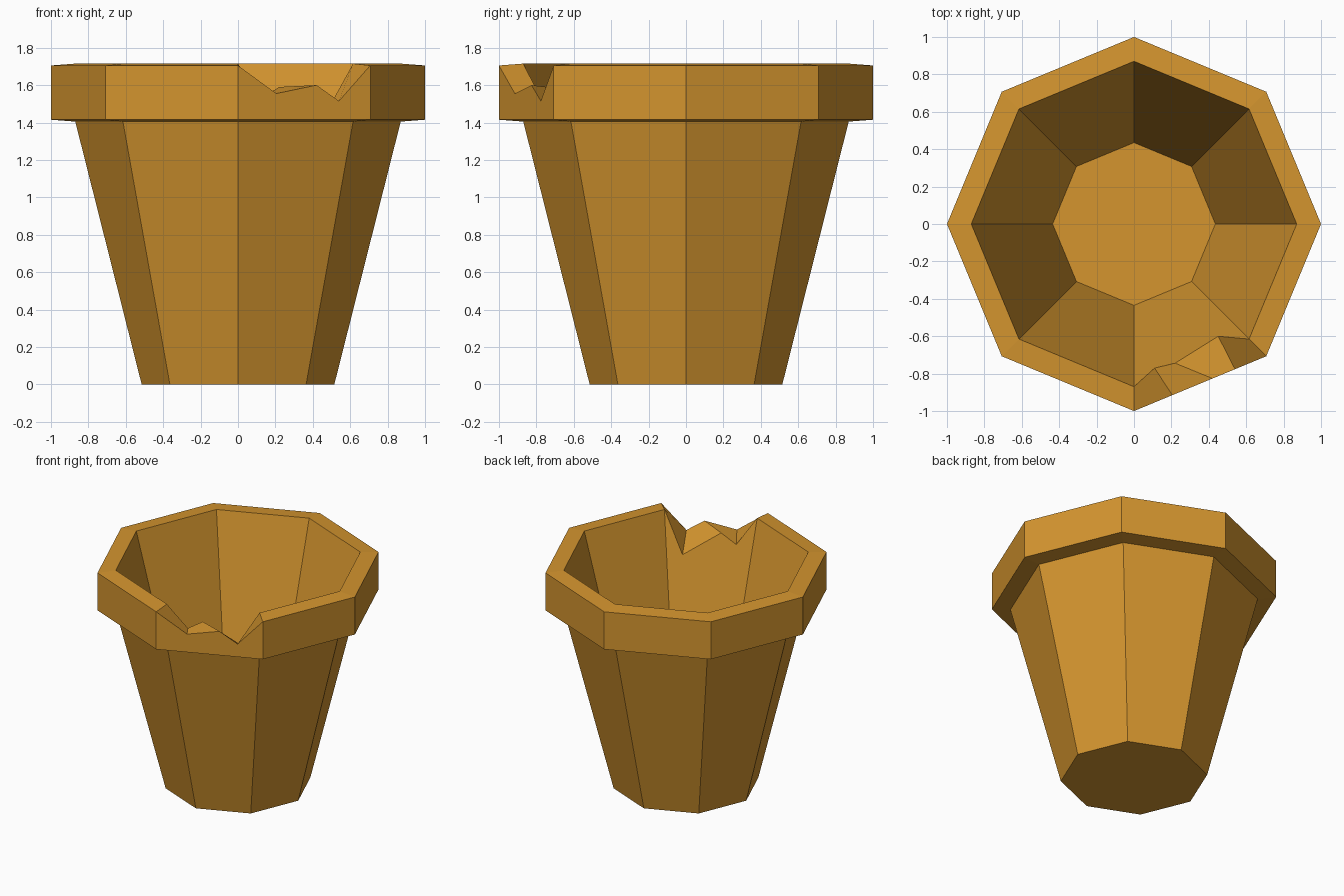
import bpy
import bmesh
from math import cos, sin, pi

cube = bpy.data.objects.get("Cube")
if cube:
    bpy.data.objects.remove(cube)

SIDES = 8
CHIPPED = 6  # side with the broken rim
# Radius and height of each ring, from the base up, over the rim and down inside
PROFILE = [(0.515, 0), (0.87, 1.405), (1.0, 1.415), (1.0, 1.705),
           (0.87, 1.715), (0.435, 0.15)]
RIM_FACE, RIM_TOP, INNER_WALL = 2, 3, 4
# Broken edge as x and height, on the rim face and on the inner wall
OUTER_CHIP = [(0.205, 1.555), (0.42, 1.60), (0.54, 1.515)]
INNER_CHIP = [(0.11, 1.52), (0.22, 1.59), (0.45, 1.415)]

clay = bpy.data.materials.new("ochre_clay")
clay.use_nodes = True
colour = (0.66, 0.30, 0.028, 1)
clay.diffuse_color = colour
clay.node_tree.nodes["Principled BSDF"].inputs["Base Color"].default_value = colour

bm = bmesh.new()
rings = [[bm.verts.new((r * cos(2 * pi * i / SIDES), r * sin(2 * pi * i / SIDES), z))
          for i in range(SIDES)] for r, z in PROFILE]


def chip_points(points, low, high):
    """Place broken-edge points on the chipped side between two profile rings."""
    (r0, z0), (r1, z1) = low, high
    verts = []
    for x, z in points:
        radius = r0 + (r1 - r0) * (z - z0) / (z1 - z0)
        y = x * math_slope - radius
        verts.append(bm.verts.new((x, y, z)))
    return verts


math_slope = (1 - cos(pi / 4)) / sin(pi / 4)
outer = chip_points(OUTER_CHIP, PROFILE[2], PROFILE[3])
inner = chip_points(INNER_CHIP, PROFILE[5], PROFILE[4])

# Walls and rim
for k in range(len(rings) - 1):
    for i in range(SIDES):
        j = (i + 1) % SIDES
        a, b, c, d = rings[k][i], rings[k][j], rings[k + 1][j], rings[k + 1][i]
        if i != CHIPPED or k < RIM_FACE:
            bm.faces.new((a, b, c, d))
        elif k == RIM_FACE:
            bm.faces.new([a, b, c] + outer[::-1] + [d])
        elif k == RIM_TOP:
            # Broken surface across the thickness of the rim
            front, back = [a] + outer + [b], [d] + inner + [c]
            for n in range(len(front) - 1):
                bm.faces.new((front[n], front[n + 1], back[n + 1], back[n]))
        elif k == INNER_WALL:
            bm.faces.new([a] + inner + [b, c, d])

# Base and inside floor
bm.faces.new(rings[0][::-1])
bm.faces.new(rings[-1])
bmesh.ops.recalc_face_normals(bm, faces=bm.faces)

mesh = bpy.data.meshes.new("broken_flower_pot")
bm.to_mesh(mesh)
bm.free()
mesh.materials.append(clay)
pot = bpy.data.objects.new("broken_flower_pot", mesh)
bpy.context.collection.objects.link(pot)
